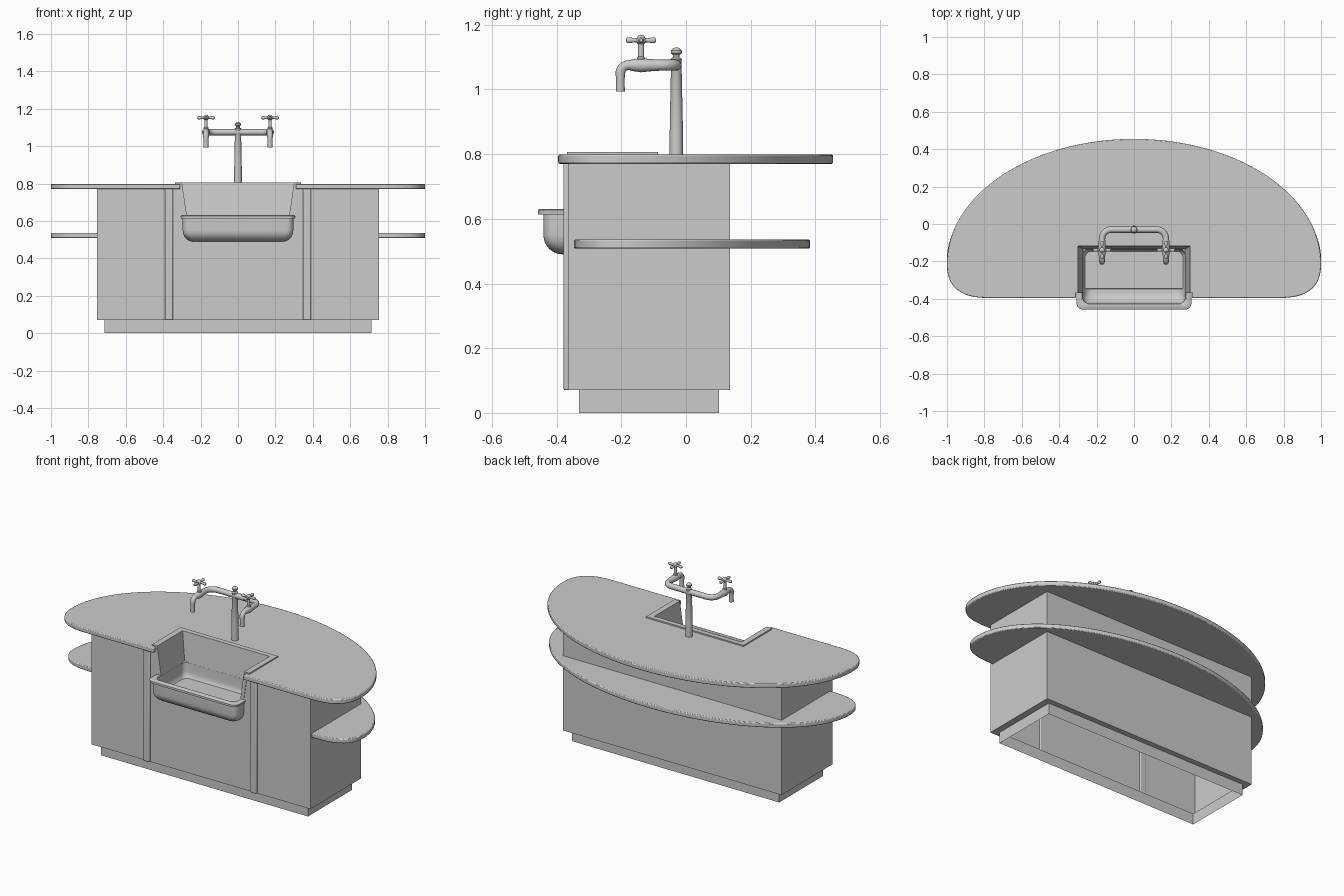
import bpy, bmesh
from math import sin, cos, pi
from mathutils import Vector

if "Cube" in bpy.data.objects:
    bpy.data.objects.remove(bpy.data.objects["Cube"])


def finish(name, bm, smooth=30, bevel=0):
    bmesh.ops.recalc_face_normals(bm, faces=bm.faces)
    me = bpy.data.meshes.new(name)
    bm.to_mesh(me)
    bm.free()
    ob = bpy.data.objects.new(name, me)
    bpy.context.collection.objects.link(ob)
    bpy.ops.object.select_all(action='DESELECT')
    bpy.context.view_layer.objects.active = ob
    ob.select_set(True)
    if bevel:
        m = ob.modifiers.new("bevel", 'BEVEL')
        m.width, m.segments, m.limit_method = bevel, 2, 'ANGLE'
        m.angle_limit = 0.7
    if smooth:
        bpy.ops.object.shade_smooth_by_angle(angle=smooth * pi / 180)
    return ob


def loft(bm, rings, cap_start=True, cap_end=True):
    vs = [[bm.verts.new(p) for p in r] for r in rings]
    n = len(vs[0])
    for a, b in zip(vs, vs[1:]):
        for i in range(n):
            bm.faces.new((a[i], a[(i + 1) % n], b[(i + 1) % n], b[i]))
    if cap_start:
        bm.faces.new(vs[0])
    if cap_end:
        bm.faces.new(vs[-1])


def box(name, lo, hi, bevel=0):
    bm = bmesh.new()
    c = [(lo[0], lo[1]), (hi[0], lo[1]), (hi[0], hi[1]), (lo[0], hi[1])]
    loft(bm, [[(x, y, z) for x, y in c] for z in (lo[2], hi[2])])
    return finish(name, bm, 30, bevel)


def lathe(name, profile, loc, axis=(0, 0, 1), n=20):
    q = Vector((0, 0, 1)).rotation_difference(Vector(axis))
    bm = bmesh.new()
    loft(bm, [[Vector(loc) + q @ Vector((r * cos(2 * pi * i / n), r * sin(2 * pi * i / n), z))
               for i in range(n)] for r, z in profile])
    return finish(name, bm, 40)


# Half-oval worktop outline; half the points are mirrored
def half_outline():
    pts = [(0.8, -0.395)]
    for i in range(1, 13):
        t = pi / 2 * i / 12
        pts.append((0.78 + 0.22 * sin(t) ** 0.8, -0.21 - 0.185 * abs(cos(t)) ** 0.8))
    for i in range(1, 33):
        t = pi / 2 * i / 32
        pts.append((cos(t), -0.21 + 0.665 * sin(t)))
    pts[-1] = (0, 0.455)
    return pts


def slab(name, half, z0, z1):
    outline = half + [(-x, y) for x, y in reversed(half) if x > 1e-6]
    bm = bmesh.new()
    loft(bm, [[(x, y, z) for x, y in outline] for z in (z0, z1)])
    return finish(name, bm, 30, 0.005)


half = half_outline()
slab("worktop", [(0.31, -0.105), (0.31, -0.395)] + half, 0.77, 0.799)
slab("lower_shelf", [(x, -0.347 + (y + 0.395) * 0.731 / 0.85) for x, y in half], 0.508, 0.536)

# Hollow cabinet with a sink opening in the front and an open plinth below
bm = bmesh.new()
X, Y0, Y1 = 0.755, -0.365, 0.136
notch = [(0.312, 0.772), (0.284, 0.62), (0.284, 0.56), (0.266, 0.518), (0.224, 0.50)]
front = [(-X, 0.07), (X, 0.07), (X, 0.772)] + notch + [(-x, z) for x, z in reversed(notch)] + [(-X, 0.772)]
bm.faces.new([bm.verts.new((x, Y0, z)) for x, z in front])
sides = [(-X, Y0), (-X, Y1), (X, Y1), (X, Y0)]
foot = [(-0.715, -0.331), (-0.715, 0.102), (0.715, 0.102), (0.715, -0.331)]
for (a, b), (c, d) in zip(zip(sides, sides[1:]), zip(foot, foot[1:])):
    bm.faces.new([bm.verts.new(p) for p in ((*a, 0.07), (*b, 0.07), (*b, 0.772), (*a, 0.772))])
loft(bm, [[(x, y, 0.07) for x, y in sides], [(x, y, 0.07) for x, y in foot],
          [(x, y, 0) for x, y in foot]], False, False)
bmesh.ops.remove_doubles(bm, verts=bm.verts, dist=1e-4)
finish("cabinet", bm, 0)

# Vertical trim strips either side of the sink
for s in (-1, 1):
    box(f"trim_strip_{s}", (s * 0.369 - 0.022, -0.379, 0.07), (s * 0.369 + 0.022, -0.36, 0.771), 0.006)


# Sink basin: stacked rounded rectangles, outside up to the rim and down the inside
def rounded(x, y0, y1, r, z, k=6):
    pts = []
    for cx, cy, a in ((x - r, y1 - r, 0), (r - x, y1 - r, 1), (r - x, y0 + r, 2), (x - r, y0 + r, 3)):
        for i in range(k + 1):
            t = (a + i / k) * pi / 2
            pts.append((cx + r * cos(t), cy + r * sin(t), z))
    return pts


def bowl(x, y0, y1, z, r=0.06):
    out = []
    for i in range(7):
        t = pi / 2 * i / 6
        d = r * (1 - sin(t))
        out.append(rounded(x - d, y0 + d, y1 - d, 0.035, z + r * (1 - cos(t))))
    return out


outside = bowl(0.296, -0.441, -0.115, 0.49)
inside = bowl(0.273, -0.425, -0.135, 0.51)
rim = [rounded(0.296, -0.441, -0.115, 0.035, 0.614), rounded(0.305, -0.458, -0.11, 0.035, 0.614),
       rounded(0.307, -0.458, -0.11, 0.035, 0.627), rounded(0.302, -0.453, -0.115, 0.03, 0.631),
       rounded(0.277, -0.429, -0.131, 0.03, 0.631), rounded(0.273, -0.425, -0.135, 0.03, 0.627)]
bm = bmesh.new()
loft(bm, outside + rim + inside[::-1])
finish("sink_basin", bm, 40)

# Sloping sink walls with a flat lip on the worktop, swept round three sides
prof = [(0.273, -0.135, 0.625), (0.30, -0.118, 0.807), (0.336, -0.087, 0.807),
        (0.336, -0.087, 0.797), (0.322, -0.1, 0.797), (0.295, -0.115, 0.62)]
bm = bmesh.new()
loft(bm, [[(-x, -0.368, z) for x, y, z in prof], [(-x, y, z) for x, y, z in prof],
          [(x, y, z) for x, y, z in prof], [(x, -0.368, z) for x, y, z in prof]])
finish("sink_walls", bm, 0)

# Tap column with finial
lathe("tap_column", [(0.021, 0.797), (0.02, 0.9), (0.016, 1.09), (0.018, 1.094), (0.01, 1.1),
                     (0.01, 1.106), (0.017, 1.113), (0.017, 1.12), (0.009, 1.128), (0.003, 1.13)],
      (0, -0.03, 0))


# Twin spout pipe: filleted path with a thicker valve section
def fillet(path):
    out = []
    for i, (p, r, rad) in enumerate(path):
        p = Vector(p)
        if not r:
            out.append((p, rad))
            continue
        a = p + (Vector(path[i - 1][0]) - p).normalized() * r
        b = p + (Vector(path[i + 1][0]) - p).normalized() * r
        for k in range(9):
            t = pi / 2 * k / 8
            out.append((a + (b - p) * (1 - cos(t)) + (p - a) * sin(t), rad))
    return out


ZP = 1.075
side = [((0.171, -0.203, 0.993), 0, 0.014), ((0.171, -0.203, 1.03), 0, 0.013),
        ((0.171, -0.203, ZP), 0.026, 0.015), ((0.171, -0.165, ZP), 0, 0.018),
        ((0.171, -0.139, ZP), 0, 0.022), ((0.171, -0.113, ZP), 0, 0.019),
        ((0.171, -0.03, ZP), 0.05, 0.017)]
path = fillet(side + [((-p[0], p[1], p[2]), r, w) for p, r, w in reversed(side)])
cu = bpy.data.curves.new("tap_pipe", 'CURVE')
cu.dimensions, cu.bevel_depth, cu.bevel_resolution, cu.use_fill_caps = '3D', 1.0, 4, True
sp = cu.splines.new('POLY')
sp.points.add(len(path) - 1)
for pt, (p, w) in zip(sp.points, path):
    pt.co, pt.radius = (*p, 1), w
pipe = bpy.data.objects.new("tap_pipe", cu)
bpy.context.collection.objects.link(pipe)
bpy.ops.object.select_all(action='DESELECT')
bpy.context.view_layer.objects.active = pipe
pipe.select_set(True)
bpy.ops.object.convert(target='MESH')
bpy.ops.object.shade_smooth_by_angle(angle=0.8)

# Valve stems and four-spoke handles
for s in (-1, 1):
    c = (s * 0.171, -0.139, 0)
    lathe(f"valve_stem_{s}", [(0.013, 1.08), (0.013, 1.098), (0.009, 1.102), (0.009, 1.14), (0.014, 1.145),
                              (0.014, 1.158), (0.009, 1.166), (0.003, 1.168)], c, n=16)
    for k in range(4):
        d = (round(cos(k * pi / 2)), round(sin(k * pi / 2)), 0)
        lathe(f"handle_spoke_{s}_{k}", [(0.008, 0.0), (0.006, 0.02), (0.009, 0.034), (0.009, 0.041),
                                        (0.005, 0.047)], (c[0], c[1], 1.152), d, 12)
